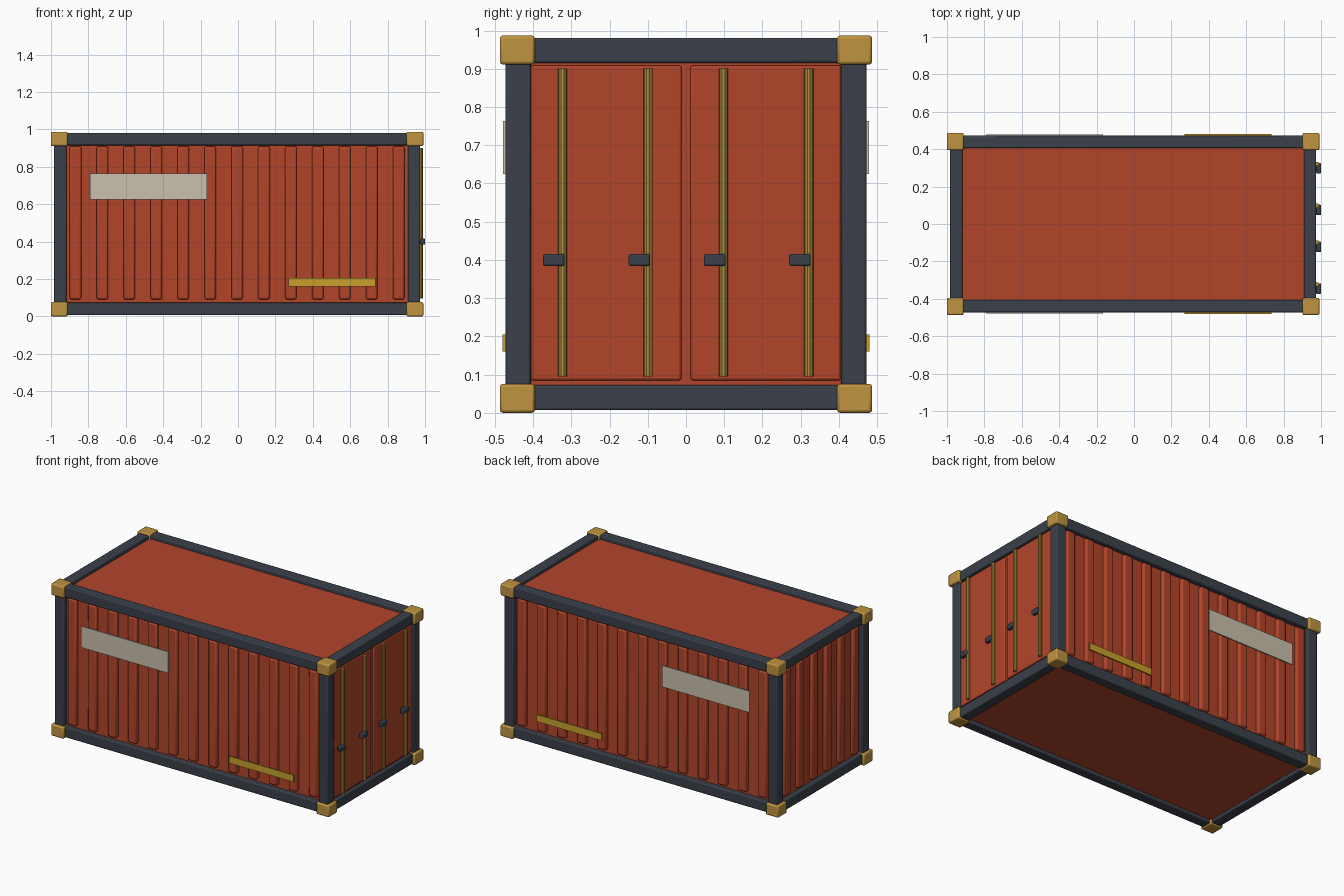
import bpy
from mathutils import Vector

cube = bpy.data.objects.get("Cube")
if cube:
    bpy.data.objects.remove(cube, do_unlink=True)


def material(name, rgb):
    m = bpy.data.materials.new(name)
    m.use_nodes = True
    m.diffuse_color = (*rgb, 1)
    m.node_tree.nodes["Principled BSDF"].inputs["Base Color"].default_value = (*rgb, 1)
    return m


RED = material("rust red paint", (0.45, 0.06, 0.024))
STEEL = material("dark slate steel", (0.043, 0.052, 0.069))
GOLD = material("corner gold", (0.52, 0.296, 0.051))
BRASS = material("bar brass", (0.42, 0.25, 0.04))
CREAM = material("cream plate", (0.59, 0.53, 0.42))
YELLOW = material("warning yellow", (0.578, 0.352, 0.026))


def finish(ob, name, mat, bevel, segments=2):
    ob.name = name
    ob.data.materials.append(mat)
    if bevel:
        mod = ob.modifiers.new("Bevel", "BEVEL")
        mod.width = bevel
        mod.segments = segments
    bpy.ops.object.shade_smooth_by_angle()
    return ob


def box(name, low, high, mat, bevel=0.0):
    """Box spanning two opposite corners, in any order."""
    a, b = Vector(low), Vector(high)
    bpy.ops.mesh.primitive_cube_add(size=1, location=(a + b) / 2)
    ob = bpy.context.object
    ob.scale = [abs(v) for v in b - a]
    bpy.ops.object.transform_apply(location=False, rotation=False, scale=True)
    return finish(ob, name, mat, bevel)


CX = -0.005                    # frame centre along x
PX, PY = 0.946, 0.439          # post centre offsets
ZLOW, ZHIGH = 0.04, 0.948      # rail centre heights
R = 0.033                      # half thickness of frame members
RIB_LOW, RIB_HIGH = 0.091, 0.909

# Body shell
box("body", (-0.955, -0.44, 0.028), (0.955, 0.44, 0.957), RED)

# Frame posts, rails and corner castings
for sx, xname in ((-1, "left_end"), (1, "door_end")):
    x = CX + sx * PX
    for sy, yname in ((-1, "front"), (1, "back")):
        y = sy * PY
        box(f"post_{xname}_{yname}", (x - R, y - R, ZLOW), (x + R, y + R, ZHIGH), STEEL, 0.006)
        cx, cy = CX + sx * 0.951, sy * 0.441
        for z, zname in ((0.038, "bottom"), (0.949, "top")):
            box(f"corner_{xname}_{yname}_{zname}", (cx - 0.045, cy - 0.046, z - 0.038),
                (cx + 0.045, cy + 0.046, z + 0.038), GOLD, 0.008)
    for z, zname in ((ZLOW, "bottom"), (ZHIGH, "top")):
        box(f"end_rail_{xname}_{zname}", (x - R, -PY, z - R), (x + R, PY, z + R), STEEL, 0.006)

for sy, yname in ((-1, "front"), (1, "back")):
    y = sy * PY
    for z, zname in ((ZLOW, "bottom"), (ZHIGH, "top")):
        box(f"side_rail_{yname}_{zname}", (CX - PX, y - R, z - R),
            (CX + PX, y + R, z + R), STEEL, 0.006)
    # Side ribs
    for i in range(13):
        x = CX + (i - 6) * 0.144
        box(f"side_rib_{yname}_{i + 1}", (x - 0.031, sy * 0.425, RIB_LOW),
            (x + 0.031, sy * 0.463, RIB_HIGH), RED, 0.01)
    # Side plates
    box(f"name_plate_{yname}", (-0.79, sy * 0.472, 0.625), (-0.165, sy * 0.479, 0.763), CREAM)
    box(f"warning_strip_{yname}", (0.27, sy * 0.472, 0.16), (0.735, sy * 0.48, 0.205), YELLOW)

# Ribs on the closed end
for i in range(6):
    y = (i - 2.5) * 0.14
    box(f"end_rib_{i + 1}", (-0.94, y - 0.031, RIB_LOW), (-0.977, y + 0.031, RIB_HIGH), RED, 0.01)

# Doors with locking bars and handles
for s, side in ((-1, "front"), (1, "back")):
    box(f"door_{side}", (0.94, s * 0.012, 0.085), (0.966, s * 0.405, 0.909), RED, 0.006)
for i, y in enumerate((-0.323, -0.099, 0.098, 0.321)):
    bpy.ops.mesh.primitive_cylinder_add(vertices=10, radius=0.012, depth=0.806,
                                        location=(0.978, y, 0.498))
    finish(bpy.context.object, f"locking_bar_{i + 1}", BRASS, 0)
    box(f"handle_{i + 1}", (0.974, y - 0.051, 0.384), (1.0, y + 0.005, 0.416), STEEL, 0.005)
